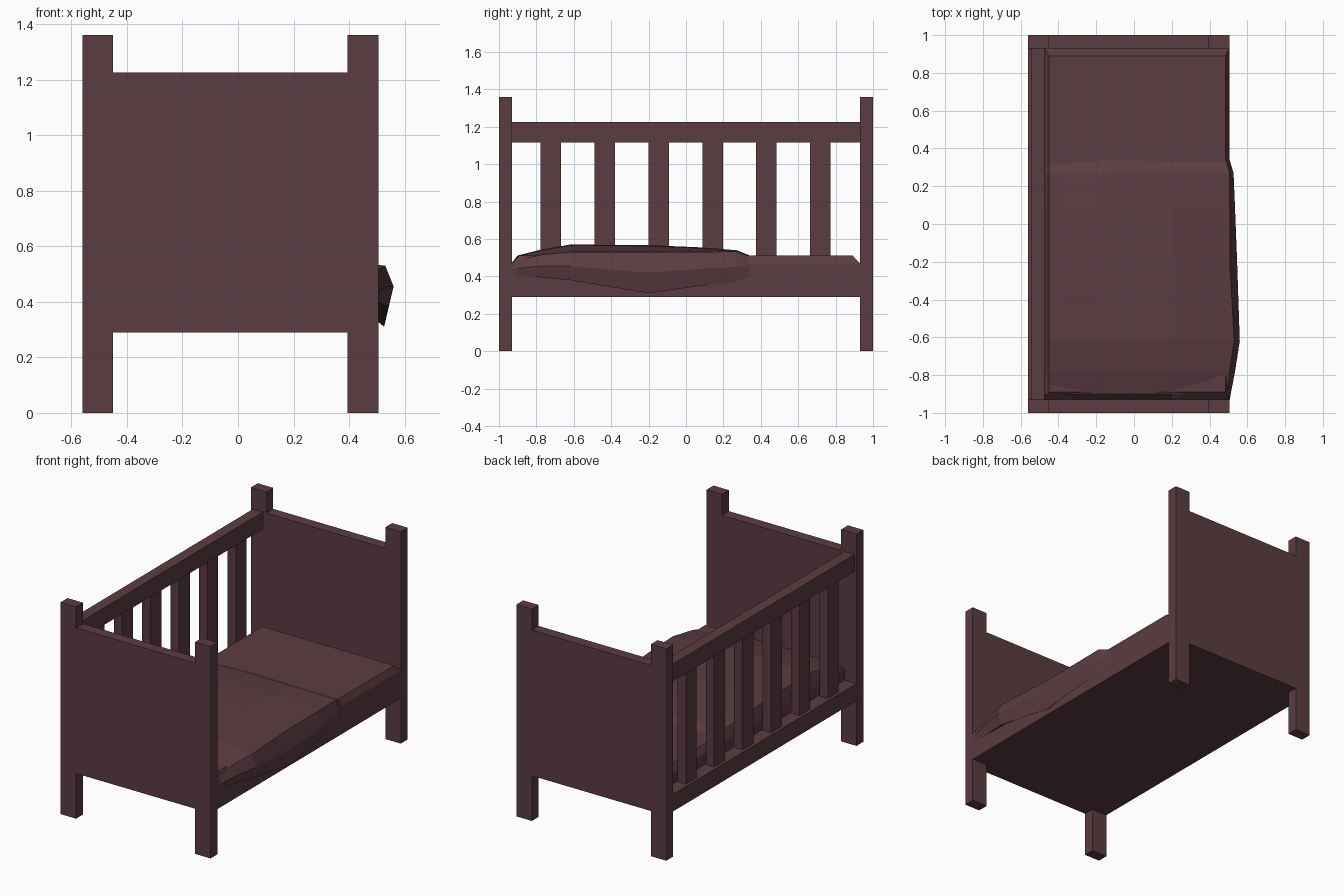
import bpy
import bmesh

cube = bpy.data.objects.get("Cube")
if cube:
    bpy.data.objects.remove(cube, do_unlink=True)

# One dark stained wood colour throughout
wood = bpy.data.materials.new("dark plum wood")
wood.use_nodes = True
colour = (0.105, 0.045, 0.054, 1)
wood.diffuse_color = colour
wood.node_tree.nodes["Principled BSDF"].inputs["Base Color"].default_value = colour


def finish(name, bm):
    bmesh.ops.recalc_face_normals(bm, faces=bm.faces)
    mesh = bpy.data.meshes.new(name)
    bm.to_mesh(mesh)
    bm.free()
    mesh.materials.append(wood)
    obj = bpy.data.objects.new(name, mesh)
    bpy.context.collection.objects.link(obj)
    return obj


def box(name, x, y, z):
    bm = bmesh.new()
    bmesh.ops.create_cube(bm, size=1)
    for v in bm.verts:
        v.co = [lo if c < 0 else hi for c, (lo, hi) in zip(v.co, (x, y, z))]
    return finish(name, bm)


LEFT, RIGHT = -0.56, 0.505      # outer sides of the frame
POST, INNER = 0.11, 0.93        # post width, inner face of the end boards
LOW, HIGH, TOP = 0.29, 1.225, 1.36

# End boards: an H outline with the posts flush with the panel
a, b = LEFT + POST, RIGHT - POST
outline = [(LEFT, 0), (a, 0), (a, LOW), (b, LOW), (b, 0), (RIGHT, 0),
           (RIGHT, TOP), (b, TOP), (b, HIGH), (a, HIGH), (a, TOP), (LEFT, TOP)]
for name, y in (("front_end_board", -1), ("back_end_board", INNER)):
    bm = bmesh.new()
    face = bm.faces.new([bm.verts.new((x, y, z)) for x, z in outline])
    ext = bmesh.ops.extrude_face_region(bm, geom=[face], use_keep_orig=True)
    moved = [g for g in ext["geom"] if isinstance(g, bmesh.types.BMVert)]
    bmesh.ops.translate(bm, verts=moved, vec=(0, 1 - INNER, 0))
    finish(name, bm)

# Bed base and the slatted guard on one side
span = (-INNER, INNER)
box("bed_base", (LEFT, RIGHT), span, (LOW, 0.40))
box("guard_top_rail", (-0.545, -0.475), span, (1.115, HIGH))
for i in range(6):
    y = -0.722 + i * 0.288
    box(f"guard_slat_{i + 1}", (-0.54, -0.48), (y - 0.055, y + 0.055), (0.39, 1.12))

# Mattress with a sloped rim
mattress = box("mattress", (-0.475, RIGHT), span, (0.39, 0.47))
bm = bmesh.new()
bm.from_mesh(mattress.data)
top = max(bm.faces, key=lambda f: f.calc_center_median().z)
rim = bmesh.ops.extrude_face_region(bm, geom=[top])
bmesh.ops.delete(bm, geom=[top], context='FACES_ONLY')
for v in [g for g in rim["geom"] if isinstance(g, bmesh.types.BMVert)]:
    v.co.x += 0.025 if v.co.x < 0 else -0.02
    v.co.y += 0.04 if v.co.y < 0 else -0.04
    v.co.z = 0.512
bm.to_mesh(mattress.data)
bm.free()

# Blanket lofted along the bed:
# y, ridge height, edge x, edge z, bulge x, hem z
stations = [
    (-0.93, 0.475, 0.500, 0.470, 0.507, 0.41),
    (-0.90, 0.512, 0.495, 0.485, 0.512, 0.40),
    (-0.78, 0.542, 0.505, 0.515, 0.535, 0.395),
    (-0.62, 0.570, 0.530, 0.530, 0.560, 0.38),
    (-0.20, 0.567, 0.507, 0.530, 0.546, 0.31),
    (0.08, 0.555, 0.507, 0.530, 0.535, 0.35),
    (0.27, 0.540, 0.506, 0.533, 0.527, 0.37),
    (0.34, 0.512, 0.486, 0.508, 0.506, 0.40),
]
bm = bmesh.new()
rings = []
for y, ridge, ex, ez, bx, hem in stations:
    section = [(-0.475, 0.42), (-0.472, min(0.48, ez)), (-0.45, ridge - 0.012),
               (-0.15, ridge), (0.2, ridge - 0.004), (ex, ez),
               (bx, (ez + hem) / 2), (max(bx - 0.02, RIGHT), hem),
               (0.49, hem + 0.03)]
    rings.append([bm.verts.new((x, y, z)) for x, z in section])
for r, s in zip(rings, rings[1:]):
    for i in range(len(r)):
        j = (i + 1) % len(r)
        bm.faces.new((r[i], r[j], s[j], s[i]))
bm.faces.new(rings[0])
bm.faces.new(rings[-1])
finish("blanket", bm)
